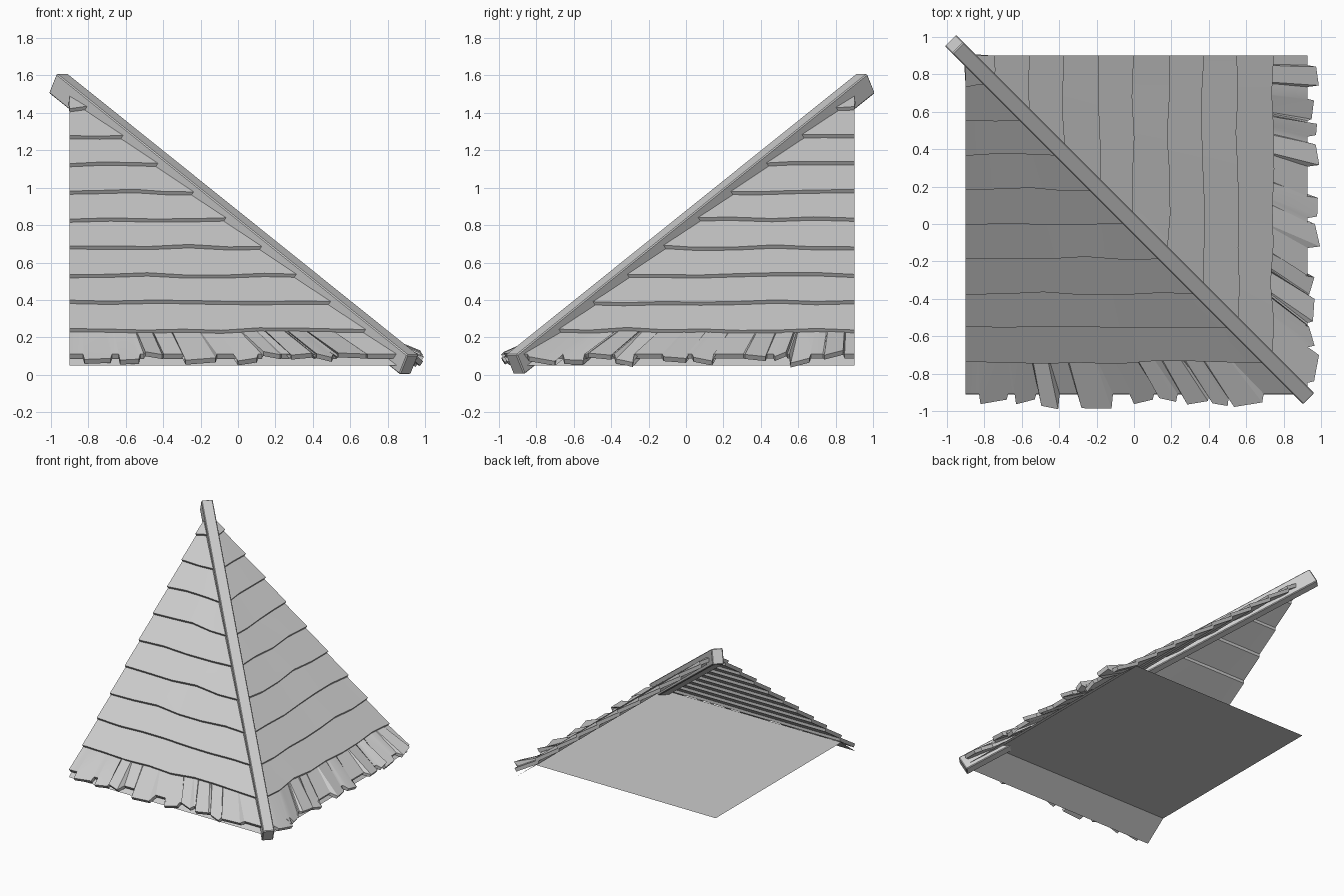
import bpy, bmesh, math, random
from mathutils import Vector

random.seed(4)
if "Cube" in bpy.data.objects:
    bpy.data.objects.remove(bpy.data.objects["Cube"])

grey = bpy.data.materials.new("weathered_grey")
grey.use_nodes = True
COLOUR = (0.6, 0.6, 0.6, 1)
grey.diffuse_color = COLOUR
grey.node_tree.nodes["Principled BSDF"].inputs["Base Color"].default_value = COLOUR

EDGE = 0.9       # half width of the roof corner
PITCH = 0.8      # rise over run of both slopes
STEP = 0.185     # run of one course
START = -0.925   # eave line


def roof_z(y):
    return 0.117 + PITCH * (y + EDGE)


def front(p):
    return Vector(p)


def right(p):
    # mirror the front slope across the hip
    return Vector((-p[1], -p[0], p[2]))


def finish(name, bm, smooth=False):
    bmesh.ops.recalc_face_normals(bm, faces=bm.faces)
    mesh = bpy.data.meshes.new(name)
    bm.to_mesh(mesh)
    bm.free()
    mesh.materials.append(grey)
    obj = bpy.data.objects.new(name, mesh)
    bpy.context.collection.objects.link(obj)
    if smooth:
        bpy.ops.object.select_all(action="DESELECT")
        obj.select_set(True)
        bpy.context.view_layer.objects.active = obj
        bpy.ops.object.shade_smooth_by_angle(angle=math.radians(25))
    return obj


def slab(bm, sections):
    # skin four-cornered sections into a closed strip
    rings = [[bm.verts.new(p) for p in s] for s in sections]
    for a, b in zip(rings, rings[1:]):
        for i in range(4):
            j = (i + 1) % 4
            bm.faces.new((a[i], a[j], b[j], b[i]))
    bm.faces.new(rings[0])
    bm.faces.new(rings[-1])


def course(name, low, edge_points, place):
    # one board whose lower edge follows the points (position, y, z)
    high = min(low + STEP + 0.03, EDGE)
    bottom_run = EDGE - 0.02 - low
    top_run = EDGE - 0.02 - high
    zb = roof_z(high) - 0.03
    sections = []
    for t, y, z in edge_points:
        xa = -EDGE + t * bottom_run
        xb = -EDGE + t * top_run
        corners = ((xa, y, z), (xb, high, zb),
                   (xb, high, zb - 0.033), (xa, y + 0.016, z - 0.024))
        sections.append([place(p) for p in corners])
    bm = bmesh.new()
    slab(bm, sections)
    finish(name, bm, smooth=True)


def wavy_edge(low):
    count = max(2, round((EDGE - low) / 0.2))
    points = []
    for k in range(count + 1):
        y = low + random.uniform(-0.01, 0.01)
        points.append((k / count, y, roof_z(y)))
    return points


def ragged_edge(tiles, gap):
    # broken shingle ends: centre, width, reach past the eave
    run = EDGE - 0.02 - START

    def point(x, y, z):
        return ((x + EDGE) / run, y, z)

    gap_z = 0.112
    points = [point(-EDGE, -gap, gap_z)]
    for centre, width, reach in tiles:
        z = random.uniform(0.075, 0.12)
        x0, x1 = centre - width / 2, centre + width / 2
        tip = random.uniform(-0.015, 0.015)
        tilt = random.uniform(-0.014, 0.014)
        points += [point(x0 - 0.008, -gap, gap_z),
                   point(x0, -reach + tip, z + tilt),
                   point(x1, -reach - tip, z - tilt),
                   point(x1 + 0.008, -gap, gap_z)]
    points.append(point(run - EDGE, -gap, gap_z))
    return points


FRONT_TILES = (
    (-.75, .14, .95), (-.58, .1, .95), (-.45, .09, .98), (-.2, .16, .985),
    (.05, .1, .95), (.18, .09, .94), (.34, .11, .955), (.46, .08, .965),
    (.61, .15, .965))
RIGHT_TILES = (
    (-.79, .1, .98), (-.61, .1, .955), (-.505, .06, .975), (-.37, .11, .98),
    (-.09, .1, .98), (.06, .12, .98), (.33, .09, .95), (.46, .12, .96),
    (.6, .1, .95), (.77, .14, .975))

# Shingle courses and soffits on both slopes
for side, place, tiles, gap in (("front", front, FRONT_TILES, .907),
                                ("right", right, RIGHT_TILES, .928)):
    course(f"{side}_eave_course", START, ragged_edge(tiles, gap), place)
    for i in range(1, 10):
        low = START + i * STEP
        course(f"{side}_shingle_course_{i}", low, wavy_edge(low), place)

    # thin soffit between the eave and the ceiling board
    bm = bmesh.new()
    corners = ((-EDGE, -.91, .05), (.91, -.91, .05), (.73, -.73, .19), (-EDGE, -.73, .19))
    bm.faces.new([bm.verts.new(place(p)) for p in corners])
    finish(f"{side}_soffit", bm)

# Hip beam running down the corner
top, bottom = Vector((-.94, .94, 1.61)), Vector((.935, -.935, .107))
axis = (top - bottom).normalized()
across = Vector((1, 1, 0)).normalized()
up = across.cross(axis).normalized()
bm = bmesh.new()
ends = []
for p in (bottom, top):
    ends.append([p + across * a + up * b for a, b in
                 ((-.043, 0), (.043, 0), (.043, -.12), (-.043, -.12))])
slab(bm, ends)
beam = finish("hip_beam", bm)
bevel = beam.modifiers.new("worn_edges", "BEVEL")
bevel.width = 0.006
bevel.segments = 1

# Flat ceiling board closing the underside
bm = bmesh.new()
a, b, z = -EDGE, 0.73, 0.19
bm.faces.new([bm.verts.new(p) for p in ((a, -b, z), (b, -b, z), (b, EDGE, z), (a, EDGE, z))])
finish("ceiling_board", bm)
